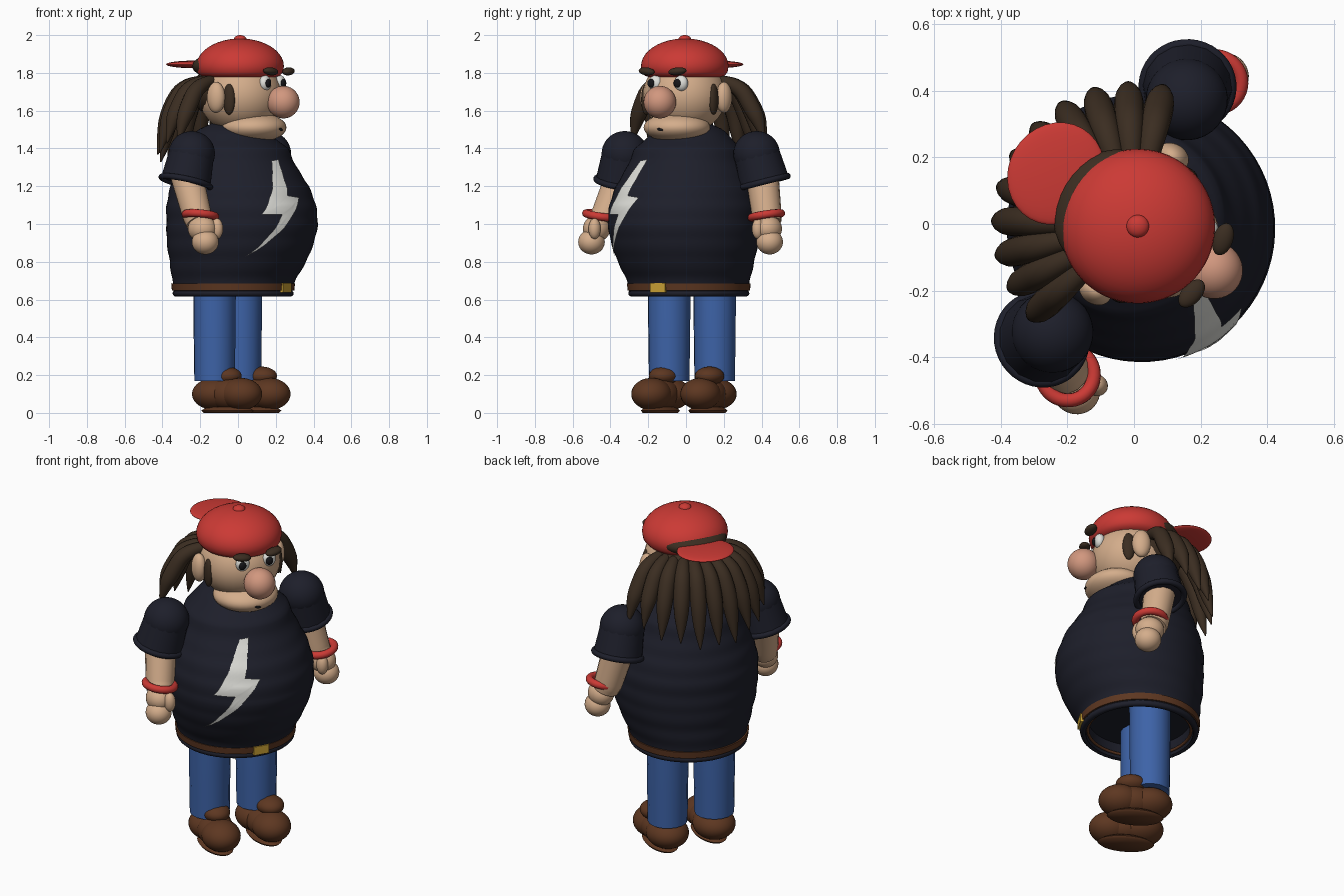
import bpy, bmesh, math
from mathutils import Matrix, Vector

if "Cube" in bpy.data.objects:
    bpy.data.objects.remove(bpy.data.objects["Cube"])

TURN = math.radians(60)  # the figure is built facing -y, then turned


def material(name, r, g, b):
    m = bpy.data.materials.new(name)
    m.use_nodes = True
    m.diffuse_color = (r, g, b, 1)
    bsdf = next(n for n in m.node_tree.nodes if n.type == 'BSDF_PRINCIPLED')
    bsdf.inputs["Base Color"].default_value = (r, g, b, 1)
    return m


SHIRT = material("shirt_navy", .0125, .0135, .0235)
RED = material("cap_red", .6, .042, .035)
SKIN = material("skin", .66, .42, .26)
NOSE = material("nose_pink", .64, .31, .21)
DENIM = material("denim_blue", .047, .125, .39)
BROWN = material("leather_brown", .11, .038, .015)
HAIR = material("hair_brown", .043, .026, .015)
GOLD = material("buckle_gold", .6, .36, .035)
WHITE = material("white", .74, .74, .7)
BLACK = material("black", .008, .008, .01)


def add_mesh(name, mesh, mat):
    ob = bpy.data.objects.new(name, mesh)
    bpy.context.collection.objects.link(ob)
    mesh.materials.clear()
    mesh.materials.append(mat)
    ob.rotation_euler.z = TURN
    bpy.ops.object.select_all(action='DESELECT')
    ob.select_set(True)
    bpy.context.view_layer.objects.active = ob
    bpy.ops.object.shade_smooth_by_angle(angle=math.radians(40))
    return ob


def from_bmesh(name, bm, mat):
    bmesh.ops.recalc_face_normals(bm, faces=bm.faces)
    mesh = bpy.data.meshes.new(name)
    bm.to_mesh(mesh)
    bm.free()
    return add_mesh(name, mesh, mat)


def place(pos, rot=None):
    return Matrix.Translation(pos) @ (rot.to_matrix().to_4x4() if rot else Matrix())


def ball(name, mat, pos, size, tilt=0, spin=0):
    bm = bmesh.new()
    m = (Matrix.Translation(pos) @ Matrix.Rotation(spin, 4, 'Z')
         @ Matrix.Rotation(tilt, 4, 'Y') @ Matrix.Diagonal((*size, 1)))
    bmesh.ops.create_uvsphere(bm, u_segments=32, v_segments=20, radius=1, matrix=m)
    return from_bmesh(name, bm, mat)


def lathe(name, mat, rings, pos=(0, 0, 0), rot=None, n=64, loop=False):
    """Rings of (height, radius, y shift), closed by caps or into a loop."""
    bm = bmesh.new()
    loops = [[bm.verts.new((r * math.cos(2 * math.pi * i / n),
                            r * math.sin(2 * math.pi * i / n) + y, z))
              for i in range(n)] for z, r, y in rings]
    pairs = list(zip(loops, loops[1:]))
    if loop:
        pairs.append((loops[-1], loops[0]))
    else:
        bm.faces.new(loops[0])
        bm.faces.new(loops[-1])
    for a, b in pairs:
        for i in range(n):
            j = (i + 1) % n
            bm.faces.new((a[i], a[j], b[j], b[i]))
    bm.transform(place(pos, rot))
    return from_bmesh(name, bm, mat)


def torus(name, mat, pos, axis, major, minor):
    ring = [(minor * math.sin(a), major + minor * math.cos(a), 0)
            for a in (k * math.pi / 6 for k in range(12))]
    return lathe(name, mat, ring, pos, Vector(axis).to_track_quat('Z', 'Y'), 40, True)


def tube(name, mat, pts, radii, order=2):
    cu = bpy.data.curves.new(name, 'CURVE')
    cu.dimensions, cu.bevel_depth, cu.bevel_resolution = '3D', 1, 6
    cu.use_fill_caps = True
    sp = cu.splines.new('NURBS')
    sp.points.add(len(pts) - 1)
    for p, co, r in zip(sp.points, pts, radii):
        p.co, p.radius = (*co, 1), r
    sp.use_endpoint_u, sp.order_u, sp.resolution_u = True, order, 6
    tmp = bpy.data.objects.new(name + "_path", cu)
    bpy.context.collection.objects.link(tmp)
    bpy.context.view_layer.update()
    mesh = bpy.data.meshes.new_from_object(tmp.evaluated_get(bpy.context.evaluated_depsgraph_get()))
    bpy.data.objects.remove(tmp)
    return add_mesh(name, mesh, mat)


# Torso: round shirt whose centre swings forward at the belly, with soft folds
BODY = [(.62, .312, .03), (.66, .315, .03), (.72, .332, .022), (.8, .362, 0), (.9, .39, -.015),
        (1, .402, -.026), (1.1, .397, -.02), (1.2, .367, -.01), (1.3, .318, .008),
        (1.34, .302, .012), (1.4, .28, .016), (1.45, .23, .032), (1.5, .175, .04), (1.535, .1, .04)]


def body(z):
    for (z0, r0, y0), (z1, r1, y1) in zip(BODY, BODY[1:]):
        if z <= z1:
            t = (z - z0) / (z1 - z0)
            return r0 + (r1 - r0) * t + .002 * math.sin(z * 60), y0 + (y1 - y0) * t
    return BODY[-1][1:]


rings = [(.7, .02, .03), (.7, .275, .03), (.62, .29, .03)]
rings += [(z, *body(z)) for z in (.62 + .915 * i / 60 for i in range(61))]
lathe("shirt", SHIRT, rings)
torus("shirt_hem", SHIRT, (0, .03, .633), (0, 0, 1), .304, .017)
torus("belt_lining", BROWN, (0, .03, .64), (0, 0, 1), .279, .008)
lathe("belt", BROWN, [(.648, .295, .03), (.648, .324, .03), (.685, .328, .03), (.685, .295, .03)],
      loop=True)
bm = bmesh.new()
bmesh.ops.create_cube(bm, size=1, matrix=place((0, -.287, .662)) @ Matrix.Diagonal((.09, .03, .05, 1)))
from_bmesh("belt_buckle", bm, GOLD)

# Zigzag bolt emblem wrapped onto the belly
outline = [(-.12, 1.335), (-.07, 1.342), (-.135, 1.15), (-.055, 1.14),
           (-.31, .825), (-.195, 1.05), (-.29, 1.05)]
bm = bmesh.new()
bm.faces.new([bm.verts.new((x, 0, z)) for x, z in outline])
bm.normal_update()
bmesh.ops.triangulate(bm, faces=bm.faces)
bmesh.ops.subdivide_edges(bm, edges=bm.edges, cuts=9, use_grid_fill=True)
for v in bm.verts:
    r, y = body(v.co.z)
    v.co.y = y - math.sqrt((r + .009) ** 2 - v.co.x ** 2)
from_bmesh("bolt_emblem", bm, WHITE)

# Limbs; the right hand and the left foot sit slightly further forward
for side, s, wrist_y, hand_y, tongue in (("left", 1, .01, -.015, (.17, -.045, .195)),
                                         ("right", -1, -.045, -.1, (-.134, -.005, .195))):
    leg_x = .139 * s
    tube(side + "_leg", DENIM, [(leg_x, .063, z) for z in (.17, .45, .72)], (.108, .112, .114))
    ball(side + "_shoe_heel", BROWN, (leg_x, .06, .1), (.115, .125, .085))
    ball(side + "_shoe_middle", BROWN, (.145 * s, -.03, .1), (.1, .13, .085))
    ball(side + "_shoe_toe", BROWN, (.15 * s, -.105, .1), (.105, .115, .085))
    ball(side + "_shoe_tongue", BROWN, tongue, (.075, .085, .05))
    sole = lathe(side + "_sole", BROWN, [(0, .9, 0), (.012, 1, 0), (.03, .8, 0)], n=40)
    sole.data.transform(Matrix.Translation((.145 * s, -.02, 0)) @ Matrix.Diagonal((.08, .155, 1, 1)))

    shoulder = Vector((.403 * s, .05, 1.372))
    cuff = Vector((.437 * s, .067, 1.222))
    wrist = Vector((.485 * s, wrist_y, 1.045))
    arm_end = wrist + Vector((-.008 * s, .02, 0))
    ball(side + "_shoulder", SHIRT, shoulder, (.123, .123, .12))
    tube(side + "_sleeve", SHIRT, [shoulder, cuff], (.121, .135))
    torus(side + "_sleeve_cuff", SHIRT, cuff, cuff - shoulder, .131, .016)
    tube(side + "_forearm", SKIN, [cuff.lerp(shoulder, .2), arm_end, arm_end + (wrist - cuff) * .2],
         (.087, .078, .074))
    torus(side + "_wristband", RED, wrist + Vector((.005 * s, -.008, 0)), (.17 * s, 0, -1), .079, .021)
    ball(side + "_palm", SKIN, (.505 * s, (wrist_y + hand_y) / 2, .975), (.07, .078, .07))
    ball(side + "_fist", SKIN, (.52 * s, hand_y, .905), (.07, .072, .066))
    ball(side + "_thumb", SKIN, (.475 * s, hand_y - .045, .975), (.032, .034, .055))

    # Face details
    ball(side + "_ear", SKIN, (.232 * s, 0, 1.67), (.04, .051, .082))
    ball(side + "_sideburn", HAIR, (.207 * s, -.065, 1.66), (.022, .034, .082))
    ball(side + "_eye", WHITE, (.078 * s + .01, -.205, 1.745), (.039, .03, .042))
    ball(side + "_pupil", BLACK, (.08 * s, -.232, 1.745), (.021, .012, .023))
    ball(side + "_eyebrow", HAIR, (.094 * s, -.254, 1.808), (.05, .03, .021), -.1 * s, .2 * s)

# Head
ball("head", SKIN, (0, -.015, 1.68), (.222, .222, .2))
ball("jaw", SKIN, (0, -.096, 1.511), (.178, .172, .08))
ball("nose", NOSE, (0, -.277, 1.645), (.086, .087, .086))
ball("mouth", BLACK, (-.005, -.266, 1.5), (.018, .006, .007), .2)

# Hair: a mass behind the head, a rim under the cap and a fan of hanging locks
ball("hair_back", HAIR, (0, .055, 1.7), (.212, .2, .15))
ball("hair_rim", HAIR, (0, .06, 1.836), (.195, .19, .075))
LOCKS = 11
for i in range(LOCKS):
    a = math.radians(-72 + 144 * i / (LOCKS - 1))
    tip = 1.32 + .12 * math.sin(a) ** 2 + .02 * (i % 2)
    path = [(.15, 1.76), (.28, 1.75), (.365, 1.6), (.4, tip + .1), (.425, tip)]
    tube("hair_lock_%d" % (i + 1), HAIR,
         [(r * math.sin(a), r * math.cos(a), z) for r, z in path],
         (.025, .042, .047, .033, .003), 3)

# Backward cap
profile = [(1.775, .18), (1.785, .211), (1.805, .227), (1.835, .232)]
profile += [(1.835 + .147 * math.sin(t), .232 * math.cos(t))
            for t in (k * math.pi / 21 for k in range(1, 11))]
lathe("cap", RED, [(z, r, -.013) for z, r in profile])
ball("cap_button", RED, (0, -.013, 1.977), (.034, .034, .023))
ball("cap_brim", RED, (.014, .278, 1.845), (.157, .143, .02))
